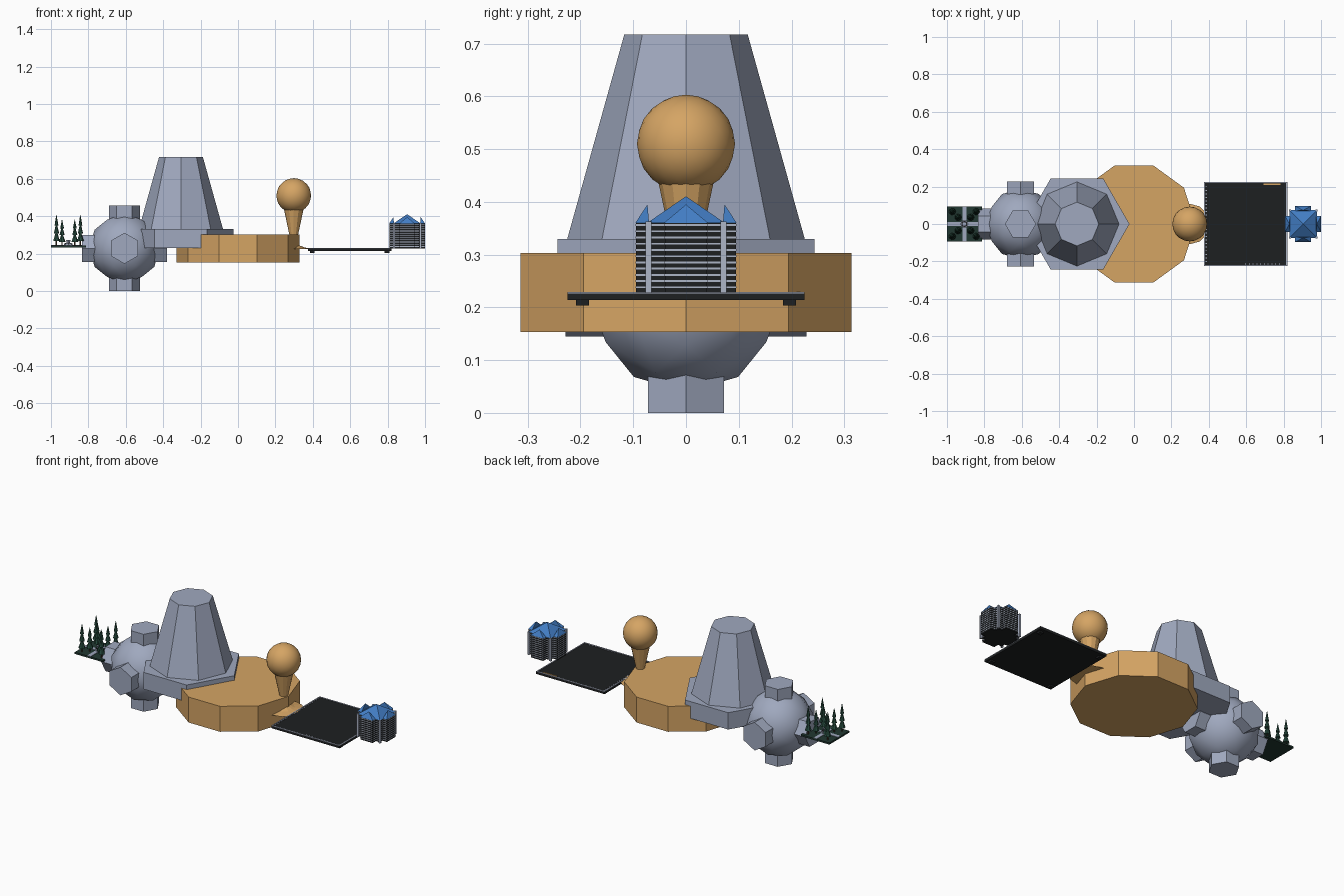
import bpy, bmesh
from math import pi, cos, sin
from itertools import product
from mathutils import Matrix, Vector

cube = bpy.data.objects.get("Cube")
if cube:
    bpy.data.objects.remove(cube, do_unlink=True)


def material(name, *srgb):
    color = [(c / 255) ** 2.2 for c in srgb] + [1]
    m = bpy.data.materials.new(name)
    m.use_nodes = True
    m.diffuse_color = color
    bsdf = m.node_tree.nodes["Principled BSDF"]
    bsdf.inputs["Base Color"].default_value = color
    bsdf.inputs["Roughness"].default_value = 0.8
    return m


GREY = material("blue grey", 158, 167, 189)
SAND = material("sand orange", 212, 163, 100)
BLACK = material("near black", 35, 37, 38)
PALE = material("pale grey", 172, 180, 198)
BLUE = material("roof blue", 68, 124, 194)
LAWN = material("lawn green", 38, 58, 52)
TREE = material("tree green", 44, 78, 66)
BARK = material("bark brown", 82, 62, 48)


def finish(name, bm, mat, smooth=False):
    bmesh.ops.recalc_face_normals(bm, faces=bm.faces)
    for f in bm.faces:
        f.smooth = smooth
    mesh = bpy.data.meshes.new(name)
    bm.to_mesh(mesh)
    bm.free()
    mesh.materials.append(mat)
    ob = bpy.data.objects.new(name, mesh)
    bpy.context.collection.objects.link(ob)
    return ob


def box(bm, x, y, z, sx, sy, sz):
    mat = Matrix.Translation((x, y, z)) @ Matrix.Diagonal((sx, sy, sz, 1))
    bmesh.ops.create_cube(bm, size=1, matrix=mat)


def frustum(bm, sides, r1, r2, z1, z2, x=0, y=0, matrix=Matrix()):
    """Prism or cone with its first corner on +x."""
    rings = []
    for r, z in ((r1, z1), (r2, z2)):
        rings.append([bm.verts.new(matrix @ Vector((x + r * cos(2 * pi * i / sides),
                                                    y + r * sin(2 * pi * i / sides), z)))
                      for i in range(sides)])
    low, high = rings
    bm.faces.new(low[::-1])
    bm.faces.new(high)
    for i in range(sides):
        j = (i + 1) % sides
        bm.faces.new((low[i], low[j], high[j], high[i]))


# Drum in the middle
bm = bmesh.new()
frustum(bm, 10, 0.33, 0.33, 0.153, 0.303)
finish("central_drum", bm, SAND)

# Tapered tower on its hexagonal plinth
TX = -0.305
bm = bmesh.new()
frustum(bm, 6, 0.281, 0.281, 0.231, 0.33, TX)
finish("tower_plinth", bm, GREY)
bm = bmesh.new()
frustum(bm, 8, 0.225, 0.117, 0.33, 0.717, TX)
finish("tapered_tower", bm, GREY)

# Round hub: an icosahedron split once, pushed out to a sphere
HUB = Vector((-0.607, 0, 0.228))
phi = (1 + 5 ** 0.5) / 2
corners = []
for a, b in product((-1, 1), (-phi, phi)):
    corners += [Vector((0, a, b)), Vector((a, b, 0)), Vector((b, 0, a))]
middles = [(p + q) / 2 for i, p in enumerate(corners) for q in corners[:i]
           if (p - q).length < 2.1]
bm = bmesh.new()
for p in corners + middles:
    bm.verts.new(HUB + p.normalized() * 0.188)
bmesh.ops.convex_hull(bm, input=bm.verts[:])
finish("hub_sphere", bm, GREY, True)

# Six hexagonal ports, one along each axis
bm = bmesh.new()
spins = [Matrix(), Matrix.Rotation(pi, 4, "X"),
         Matrix.Rotation(pi / 2, 4, "Y") @ Matrix.Rotation(pi / 2, 4, "Z"),
         Matrix.Rotation(-pi / 2, 4, "Y") @ Matrix.Rotation(pi / 2, 4, "Z"),
         Matrix.Rotation(pi / 2, 4, "X") @ Matrix.Rotation(pi / 2, 4, "Z"),
         Matrix.Rotation(-pi / 2, 4, "X") @ Matrix.Rotation(pi / 2, 4, "Z")]
for spin in spins:
    frustum(bm, 6, 0.083, 0.083, 0.1, 0.228, matrix=Matrix.Translation(HUB) @ spin)
finish("hub_ports", bm, GREY)

# Ball on a flared stem
BX = 0.298
bm = bmesh.new()
bmesh.ops.create_icosphere(bm, subdivisions=3, radius=0.093,
                           matrix=Matrix.Translation((BX, 0, 0.51)))
finish("ball", bm, SAND, True)
profile = [(0.108, 0.224), (0.06, 0.232), (0.026, 0.245), (0.018, 0.275), (0.054, 0.445)]
bm = bmesh.new()
for (r1, z1), (r2, z2) in zip(profile, profile[1:]):
    frustum(bm, 12, r1, r2, z1, z2, BX)
finish("ball_stem", bm, SAND)

# Dark deck with pale border, edge lights and feet
DX, DW = 0.597, 0.445
bm = bmesh.new()
box(bm, DX, 0, 0.22, DW, 0.45, 0.013)
for sx, sy in product((-1, 1), repeat=2):
    box(bm, DX + sx * 0.2, sy * 0.196, 0.209, 0.025, 0.025, 0.01)
finish("deck", bm, BLACK)
bm = bmesh.new()
for s in (-1, 1):
    box(bm, DX, s * 0.222, 0.2275, DW, 0.006, 0.003)
    box(bm, DX + s * 0.2195, 0, 0.2275, 0.006, 0.45, 0.003)
for i in range(22):
    box(bm, DX - 0.211, -0.2 + i * 0.019, 0.2275, 0.006, 0.005, 0.003)
for i in range(10):
    box(bm, DX + i * 0.02, -0.214, 0.2275, 0.005, 0.006, 0.003)
finish("deck_border", bm, PALE)
bm = bmesh.new()
box(bm, DX + 0.14, 0.213, 0.228, 0.09, 0.008, 0.004)
finish("deck_stripe", bm, SAND)

# Banded pavilion: a square core and four thin wings
PX = 0.904
BLOCKS = [(0, 0, 0.13, 0.13)]
for s in (-1, 1):
    BLOCKS += [(s * 0.08, 0, 0.03, 0.08), (0, s * 0.08, 0.08, 0.03)]
bm = bmesh.new()
for x, y, w, d in BLOCKS:
    box(bm, PX + x, y, 0.294, w, d, 0.132)
finish("pavilion_walls", bm, BLACK)
bm = bmesh.new()
for level in range(11):
    for x, y, w, d in BLOCKS:
        box(bm, PX + x, y, 0.238 + level * 0.0118, w + 0.002, d + 0.002, 0.0035)
finish("pavilion_bands", bm, PALE)
bm = bmesh.new()
for sx, sy in product((-1, 1), repeat=2):
    box(bm, PX + sx * 0.071, sy * 0.071, 0.295, 0.011, 0.011, 0.135)
finish("pavilion_columns", bm, PALE)

# Blue roofs: one central pyramid and a leaning peak over each wing
bm = bmesh.new()
frustum(bm, 4, 0.104, 0.001, 0.36, 0.41,
        matrix=Matrix.Translation((PX, 0, 0)) @ Matrix.Rotation(pi / 4, 4, "Z"))
for k in range(4):
    turn = Matrix.Translation((PX, 0, 0)) @ Matrix.Rotation(k * pi / 2, 4, "Z")
    base = [bm.verts.new(turn @ Vector((r, w, 0.36)))
            for r, w in ((0.07, -0.042), (0.096, -0.042), (0.096, 0.042), (0.07, 0.042))]
    peak = bm.verts.new(turn @ Vector((0.073, 0, 0.395)))
    bm.faces.new(base)
    for i in range(4):
        bm.faces.new((base[i], base[(i + 1) % 4], peak))
finish("pavilion_roof", bm, BLUE)

# Garden slab with crossing paths and a small fountain
GX = -0.907
bm = bmesh.new()
box(bm, GX, 0, 0.238, 0.186, 0.186, 0.01)
finish("garden_slab", bm, LAWN)
bm = bmesh.new()
box(bm, GX, 0, 0.244, 0.022, 0.186, 0.003)
box(bm, GX, 0, 0.244, 0.186, 0.022, 0.003)
frustum(bm, 8, 0.022, 0.022, 0.243, 0.255, GX)
frustum(bm, 8, 0.008, 0.012, 0.255, 0.272, GX)
finish("garden_paths", bm, GREY)
bm = bmesh.new()
frustum(bm, 8, 0.017, 0.017, 0.254, 0.257, GX)
finish("fountain_pool", bm, BLACK)

# Conifers, a tall and a short one in each quarter
leaves, trunks = bmesh.new(), bmesh.new()
for sx, sy in product((-1, 1), repeat=2):
    for x, y, h in ((0.064, 0.066, 0.165), (0.034, 0.036, 0.14)):
        px, py = GX + sx * x, sy * y
        frustum(trunks, 6, 0.004, 0.004, 0.242, 0.275, px, py)
        for tier in range(3):
            low = 0.242 + h * (0.15 + 0.25 * tier)
            frustum(leaves, 7, 0.019 - 0.004 * tier, 0.0008, low, low + h * 0.35, px, py)
finish("tree_leaves", leaves, TREE)
finish("tree_trunks", trunks, BARK)
